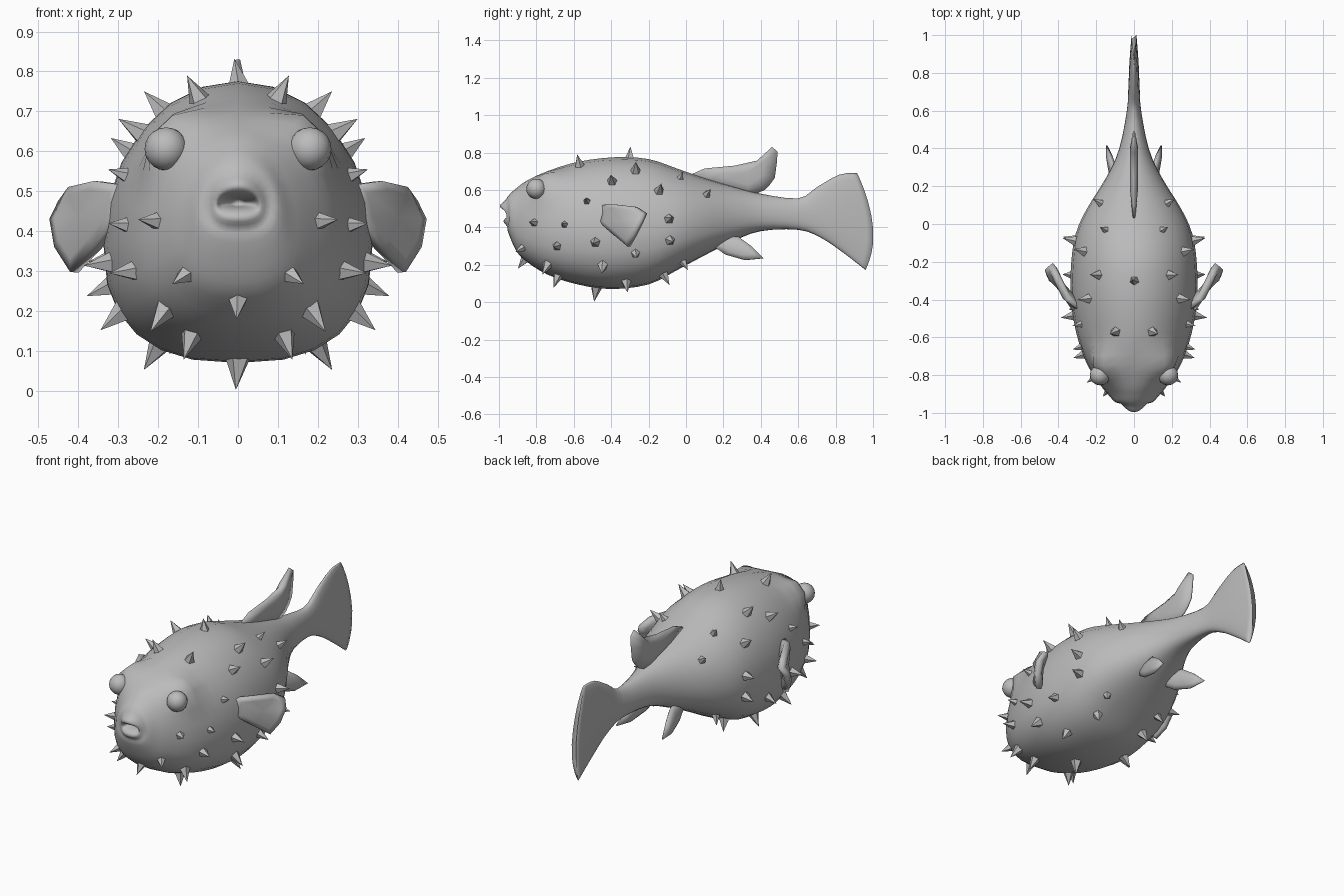
import bpy, bmesh, math
from mathutils import Vector
from mathutils.bvhtree import BVHTree

cube = bpy.data.objects.get("Cube")
if cube:
    bpy.data.objects.remove(cube, do_unlink=True)

GREY = (0.5, 0.5, 0.5, 1)
skin = bpy.data.materials.new("plain_grey")
skin.use_nodes = True
skin.diffuse_color = GREY
bsdf = next(n for n in skin.node_tree.nodes if n.type == 'BSDF_PRINCIPLED')
bsdf.inputs["Base Color"].default_value = GREY


def finish(bm, name, smooth=True):
    bmesh.ops.recalc_face_normals(bm, faces=bm.faces)
    mesh = bpy.data.meshes.new(name)
    for f in bm.faces:
        f.smooth = smooth
    bm.to_mesh(mesh)
    mesh.materials.append(skin)
    obj = bpy.data.objects.new(name, mesh)
    bpy.context.scene.collection.objects.link(obj)
    return obj


def spline(a, b, c, d, t):
    """Smooth step from b to c with neighbours a and d."""
    return [0.5 * (2 * q + (r - p) * t + (2 * p - 5 * q + 4 * r - s) * t * t
                   + (3 * q - p - 3 * r + s) * t ** 3) for p, q, r, s in zip(a, b, c, d)]


# Body sections: top y, top z, bottom y, bottom z, half width, rear bulge
SECTIONS = [
    (-.90, .478, -.90, .465, .01, 0),      # inside of the mouth
    (-.965, .49, -.955, .455, .042, .02),
    (-.996, .514, -.976, .432, .055, .025),  # lips
    (-.967, .545, -.957, .405, .076, .015),
    (-.94, .58, -.95, .37, .102, .005),    # face
    (-.90, .615, -.905, .27, .137, 0),
    (-.85, .65, -.85, .215, .18, 0),
    (-.74, .70, -.74, .147, .25, 0),
    (-.58, .75, -.58, .095, .305, 0),      # belly
    (-.38, .775, -.40, .07, .335, 0),
    (-.20, .765, -.20, .095, .332, 0),
    (-.05, .715, -.05, .17, .308, 0),
    (.08, .67, .08, .24, .25, 0),
    (.25, .62, .25, .325, .145, 0),
    (.40, .58, .40, .38, .078, 0),         # tail stalk
    (.60, .555, .60, .387, .038, 0),
    (.70, .615, .72, .345, .03, .01),      # tail fin
    (.82, .682, .84, .265, .024, .03),
    (.915, .69, .96, .172, .013, .06),
]
SIDES, STEPS = 24, 3
WIDEST = .42    # height of the widest point within a section


def build_body():
    bm = bmesh.new()
    last = len(SECTIONS) - 1
    rows = []
    for i in range(last):
        quad = [SECTIONS[min(max(i + k, 0), last)] for k in (-1, 0, 1, 2)]
        rows += [spline(*quad, s / STEPS) for s in range(STEPS)]
    rows.append(SECTIONS[-1])
    brow = Vector((.17, -.75, .65))
    rings = []
    for yt, zt, yb, zb, hw, bulge in rows:
        ring = []
        for k in range(SIDES):
            a = math.tau * k / SIDES
            power = 2 / (2.0 if math.cos(a) > 0 else 2.5)
            px, pz = (math.copysign(abs(v) ** power, v) for v in (math.sin(a), math.cos(a)))
            u = WIDEST + pz * (1 - WIDEST if pz > 0 else WIDEST)
            p = Vector((hw * px, yb + (yt - yb) * u + bulge * (1 - pz * pz), zb + (zt - zb) * u))
            # raised eye sockets
            d = (Vector((abs(p.x), p.y, p.z)) - brow).length
            w = .075 * math.exp(-(d / .085) ** 2)
            p += Vector((math.copysign(.7, p.x) * w, -.15 * w, .6 * w))
            ring.append(bm.verts.new(p))
        rings.append(ring)
    for r, s in zip(rings, rings[1:]):
        for k in range(SIDES):
            n = (k + 1) % SIDES
            bm.faces.new((r[k], r[n], s[n], s[k]))
    bm.faces.new(rings[0])
    bm.faces.new(rings[-1])
    finish(bm, "body")
    return BVHTree.FromBMesh(bm)


def fin(name, points, thick, rim, inset):
    """Pillow-shaped fin from an outline."""
    pts = [Vector(p) for p in points]
    mid = sum(pts, Vector()) / len(pts)
    normal = sum(((p - mid).cross(q - mid) for p, q in zip(pts, pts[1:] + pts[:1])), Vector()).normalized()
    bm = bmesh.new()
    edges = []
    for side in (1, -1):
        off = normal * thick * side
        outer = [bm.verts.new(p + off * rim) for p in pts]
        inner = [bm.verts.new(mid + (p - mid) * inset + off) for p in pts]
        centre = bm.verts.new(mid + off)
        edges.append(outer)
        for k in range(len(pts)):
            n = (k + 1) % len(pts)
            bm.faces.new((outer[k], outer[n], inner[n], inner[k]))
            bm.faces.new((inner[k], inner[n], centre))
    for k in range(len(pts)):
        n = (k + 1) % len(pts)
        bm.faces.new((edges[0][k], edges[0][n], edges[1][n], edges[1][k]))
    finish(bm, name)


surface = build_body()

# Dorsal fin
fin("dorsal_fin", [(0, y, z) for y, z in (
    (.02, .68), (.1, .715), (.26, .73), (.38, .757), (.46, .83), (.49, .805), (.485, .74),
    (.475, .665), (.45, .63), (.42, .6), (.33, .56), (.1, .62))], .021, .25, .48)

# Paired fins and eyes
PECTORAL = ((.28, -.45, .515), (.35, -.40, .525), (.415, -.27, .51), (.44, -.215, .475),
            (.462, -.235, .43), (.45, -.27, .36), (.41, -.305, .297), (.35, -.38, .36),
            (.30, -.46, .43))
PELVIC = ((.13, .31), (.19, .35), (.28, .35), (.35, .30), (.415, .235), (.315, .225), (.21, .255))
for label, m in (("left", 1), ("right", -1)):
    fin(label + "_pectoral_fin", [(m * x, y, z) for x, y, z in PECTORAL], .022, .6, .75)
    fin(label + "_pelvic_fin",
        [(m * (.085 + .18 * (y - .14) + .15 * (.3 - z)), y, z) for y, z in PELVIC], .018, .25, .6)
    bm = bmesh.new()
    bmesh.ops.create_uvsphere(bm, u_segments=16, v_segments=10, radius=.054)
    bmesh.ops.translate(bm, verts=bm.verts, vec=(m * .18, -.80, .606))
    finish(bm, label + "_eye")

# Spines: side position (y, z) and size, mirrored left and right
SPINES = [
    (-.57, .73, 1), (-.395, .645, 1), (-.27, .70, 1), (-.53, .54, .7), (-.145, .595, 1),
    (-.09, .445, 1), (.11, .575, .8), (-.03, .665, .7), (-.81, .425, .8), (-.65, .415, .7),
    (-.69, .30, .9), (-.485, .32, 1), (-.27, .26, .9), (-.085, .33, 1), (-.445, .195, 1),
    (-.74, .2, 1), (-.875, .29, .8), (-.685, .14, 1), (-.32, .11, 1), (-.12, .15, 1),
    (-.015, .215, .8)]
spines = bmesh.new()


def spine(origin, direction, size):
    hit, normal, _, _ = surface.ray_cast(Vector(origin), Vector(direction))
    if hit is None:
        return
    if normal.dot(Vector(direction)) > 0:
        normal = -normal
    made = bmesh.ops.create_cone(spines, cap_ends=True, segments=5, radius1=.034 * size,
                                 radius2=0, depth=.085 * size)["verts"]
    turn = normal.to_track_quat('Z', 'Y')
    for v in made:
        v.co = turn @ v.co + hit + normal * .026 * size


for y, z, size in SPINES:
    for m in (1, -1):
        spine((m, y, z), (-m, 0, 0), size)
# Spines on the centre line
spine((0, -.3, 2), (0, 0, -1), .85)
spine((0, -.48, -1), (0, 0, 1), 1.1)
spine((0, -2, .225), (0, 1, 0), .85)
finish(spines, "spines", smooth=False)
